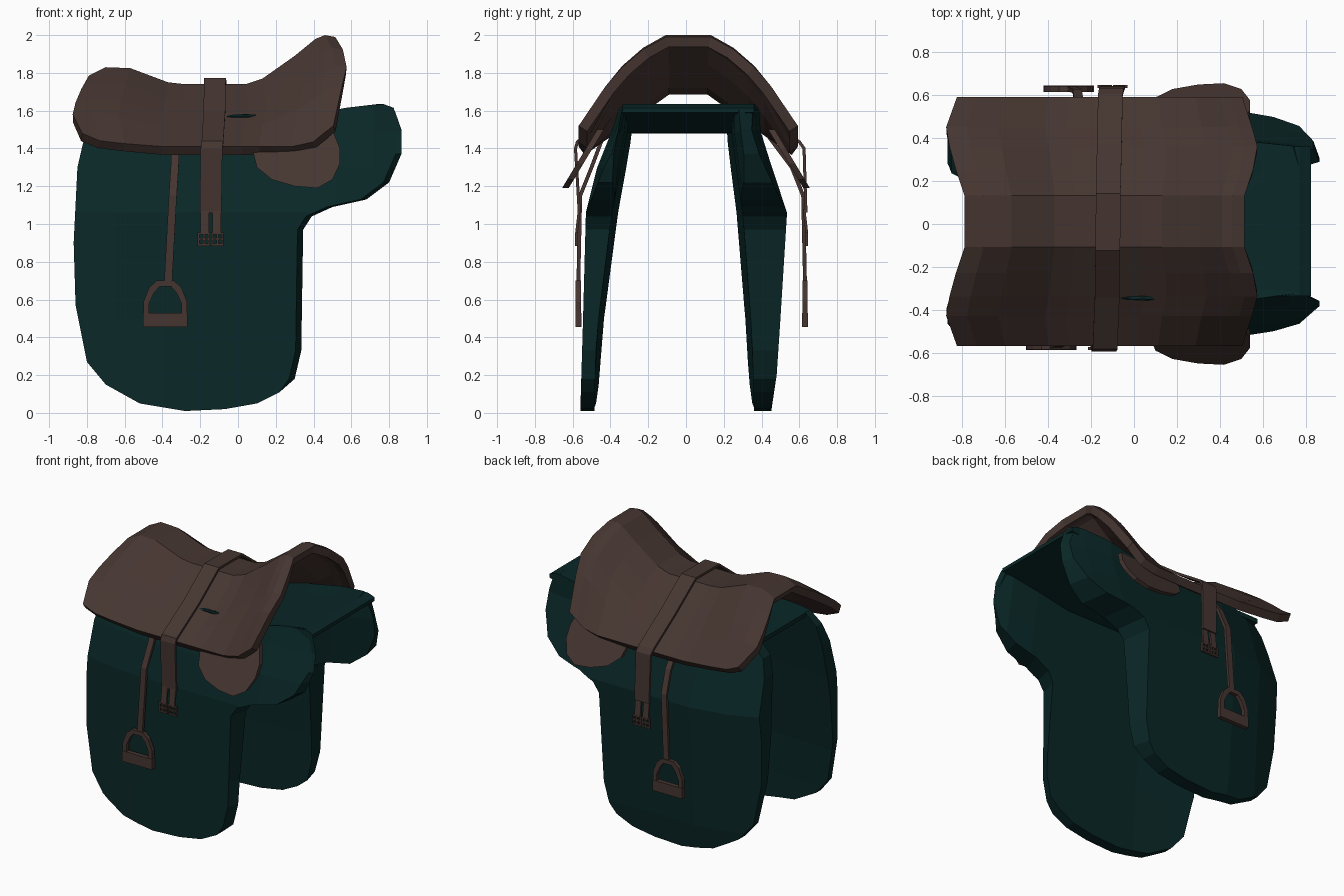
import bpy, bmesh
from mathutils import Vector

if "Cube" in bpy.data.objects:
    bpy.data.objects.remove(bpy.data.objects["Cube"])


def material(name, rgb):
    m = bpy.data.materials.new(name)
    m.diffuse_color = (*rgb, 1)
    m.use_nodes = True
    m.node_tree.nodes["Principled BSDF"].inputs["Base Color"].default_value = m.diffuse_color
    return m


BROWN = material("leather", (0.06, 0.036, 0.03))
GREEN = material("felt", (0.003, 0.020, 0.020))


def interp(table, v):
    """Piecewise linear lookup in a list of (key, value)."""
    if v <= table[0][0]:
        return table[0][1]
    for (a, p), (b, q) in zip(table, table[1:]):
        if v <= b:
            return p + (q - p) * (v - a) / (b - a)
    return table[-1][1]


def finish(name, bm, mat, thick=0, offset=0, recalc=True):
    if recalc:
        bmesh.ops.recalc_face_normals(bm, faces=bm.faces[:])
    me = bpy.data.meshes.new(name)
    bm.to_mesh(me)
    bm.free()
    me.materials.append(mat)
    ob = bpy.data.objects.new(name, me)
    bpy.context.collection.objects.link(ob)
    if thick:
        s = ob.modifiers.new("thickness", 'SOLIDIFY')
        s.thickness, s.offset, s.use_even_offset = thick, offset, True
    return ob


def slab(name, outline, zcuts, xcuts, outer, inner, mat, edge=0.0):
    """XZ outline cut into strips, its two faces bent to y = outer(x, z), inner(x, z)."""
    bm = bmesh.new()
    bm.faces.new([bm.verts.new((x, 0, z)) for x, z in outline])
    for co, no in [((0, 0, z), (0, 0, 1)) for z in zcuts] + [((x, 0, 0), (1, 0, 0)) for x in xcuts]:
        bmesh.ops.bisect_plane(bm, geom=bm.verts[:] + bm.edges[:] + bm.faces[:],
                               plane_co=co, plane_no=no)
    front = bm.verts[:]
    ext = bmesh.ops.extrude_face_region(bm, geom=bm.faces[:], use_keep_orig=True)
    back = [g for g in ext["geom"] if isinstance(g, bmesh.types.BMVert)]
    for v in back:
        v.co.y = inner(v.co.x, v.co.z)
    for v in front:
        v.co.y = outer(v.co.x, v.co.z)
        if v.co.x > 0.25:
            v.co.x -= edge
    return finish(name, bm, mat)


def ribbon(name, path, width, thick, mat=BROWN):
    """Flat strap, wide along x, following a list of points."""
    bm = bmesh.new()
    rows = [[bm.verts.new((x + s * width / 2, y, z)) for s in (-1, 1)] for x, y, z in path]
    for a, b in zip(rows, rows[1:]):
        bm.faces.new((a[0], a[1], b[1], b[0]))
    return finish(name, bm, mat, thick)


def add_box(bm, c, s):
    r = bmesh.ops.create_cube(bm, size=1)
    for v in r["verts"]:
        v.co = Vector(c) + Vector([a * b for a, b in zip(v.co, s)])


# Blanket: two hanging panels, drawn in at front and rear, and the bridge between them
TOP = [(0.77, 1.635), (0.6, 1.615), (0.35, 1.565), (0.05, 1.53), (-0.4, 1.515), (-0.74, 1.51)]
PANEL = [(-0.28, 0.01), (-0.07, 0.02), (0.1, 0.05), (0.22, 0.11), (0.3, 0.18), (0.335, 0.33),
         (0.345, 0.97), (0.39, 1.04), (0.5, 1.09), (0.68, 1.13), (0.8, 1.22), (0.865, 1.37),
         (0.865, 1.5), (0.83, 1.6)] + TOP + [(-0.82, 1.43), (-0.85, 1.3), (-0.87, 0.9),
         (-0.86, 0.57), (-0.8, 0.27), (-0.7, 0.15), (-0.52, 0.05)]
# side: sign, outer |y| by z, inner |y| by z, rear draw-in
FACES = {
    "front": (-1, [(0, .56), (.5, .545), (1.06, .53), (1.3, .47), (1.5, .39), (1.64, .345)],
              [(0, .485), (.4, .475), (1.0, .40), (1.49, .31), (1.64, .30)], .07),
    "back": (1, [(0, .45), (.2, .48), (.5, .50), (1.06, .535), (1.3, .455), (1.5, .392), (1.64, .385)],
             [(0, .36), (.4, .35), (1.0, .305), (1.49, .24), (1.64, .24)], .13)}
for side, (s, outer, inner, draw) in FACES.items():
    def outer_y(x, z):
        y = interp(outer, z) - interp([(-.87, draw), (-.65, draw * .35), (-.4, 0)], x)
        return s * (y - interp([(.55, 0), (.8, .025), (.865, .045)], x))

    def inner_y(x, z):
        y = interp(inner, z) - interp([(-.87, .03), (-.4, 0)], x)
        return s * (y + interp([(.7, 0), (.865, .05)], x))
    slab("blanket_panel_" + side, PANEL, (.2, .5, 1.06, 1.3, 1.49), (-.65, -.4, .55, .75),
         outer_y, inner_y, GREEN, 0.03)
slab("blanket_bridge", [(0.825, 1.59), (0.825, 1.615)] + TOP + [(-0.74, 1.48), (0.3, 1.485), (0.6, 1.54)],
     (), (), lambda x, z: -0.335, lambda x, z: 0.36, GREEN)

# Sliver of blanket showing through the seat
bm = bmesh.new()
bmesh.ops.create_uvsphere(bm, u_segments=8, v_segments=4, radius=1)
for v in bm.verts:
    v.co = (0.04 + 0.11 * v.co.x, -0.345 + 0.012 * v.co.y, 1.568 + 0.014 * v.co.z)
finish("blanket_sliver", bm, GREEN)

# Seat: sheet lofted from ridge to hem on both sides
RIDGE = [(-.79, 1.785), (-.7, 1.83), (-.57, 1.825), (-.37, 1.75), (-.28, 1.74), (.04, 1.74),
         (.13, 1.77), (.3, 1.89), (.41, 1.98), (.46, 2.0), (.515, 1.99)]
HEM = [(-.82, 1.48), (-.72, 1.435), (-.4, 1.41), (.3, 1.41), (.4, 1.435), (.5, 1.52)]
# distance from centre, rear x, front x, drop at the middle, drop at the ends
RIBS = [(.12, -.79, .515, 1, 1), (.24, -.83, .555, .74, .86), (.35, -.86, .575, .5, .66),
        (.44, -.875, .55, .3, .44), (.58, -.825, .505, 0, 0)]
bm = bmesh.new()
cols = []
for s, ribs in ((-1, RIBS[::-1]), (1, RIBS)):
    for d, xr, xf, fm, fe in ribs:
        col = []
        for rx, rz in RIDGE:
            x = xr + (xf - xr) * (rx + .79) / 1.305
            hz = interp(HEM, x)
            w = min(1, (rz - 1.74) / .2)
            col.append(bm.verts.new((x, .012 + s * d, hz + (rz - hz) * (fm + (fe - fm) * w))))
        cols.append(col)
for a, b in zip(cols, cols[1:]):
    for i in range(len(RIDGE) - 1):
        bm.faces.new((a[i], a[i + 1], b[i + 1], b[i]))
finish("seat", bm, BROWN, 0.055, -1, recalc=False)

# Girth strap over the seat
ribbon("girth_strap", [(-.145, -.565, 1.06), (-.14, -.585, 1.40), (-.135, -.575, 1.435),
                       (-.125, -.34, 1.595), (-.122, -.12, 1.765), (-.12, .14, 1.765),
                       (-.115, .365, 1.595), (-.11, .6, 1.435), (-.105, .625, 1.40),
                       (-.1, .635, 1.06)], 0.115, 0.016)

FLAP = [(.08, 1.38), (.1, 1.3), (.18, 1.235), (.3, 1.2), (.42, 1.19), (.5, 1.235), (.54, 1.32),
        (.54, 1.4), (.5, 1.5), (.12, 1.46)]
ARCH = [(.115, .085, .5, .5), (.115, .085, .59, .58), (.085, .06, .665, .635), (.045, .03, .7, .67)]
for side, s, gx, gy, sx, sy in (("front", -1, -.145, -.58, -.385, -.57),
                                ("back", 1, -.1, .64, -.305, .63)):
    # Knee flap
    slab("knee_flap_" + side, FLAP, (1.3, 1.4), (), lambda x, z: s * (.65 - (z - 1.2) * .6),
         lambda x, z: s * (.615 - (z - 1.2) * .6), BROWN)
    # Billet ends and buckles
    for k in (-1, 1):
        ribbon(f"billet_{side}_{k + 2}", [(gx + k * .032, gy - s * .015, 1.08), (gx + k * .032, gy, .95)],
               .045, .014)
        bm = bmesh.new()
        cx = gx + k * .036
        for z in (.89, .92, .95):
            add_box(bm, (cx, gy, z), (.066, .014, .011))
        for dx in (-.028, 0, .028):
            add_box(bm, (cx + dx, gy, .92), (.01, .014, .07))
        finish(f"buckle_{side}_{k + 2}", bm, BROWN)
    # Stirrup leather
    ribbon("stirrup_leather_" + side, [(sx + .055, s * .44, 1.46), (sx + .05, sy - s * .07, 1.3),
                                       (sx + .04, sy - s * .01, 1.15), (sx + .015, sy, .69)], .042, .02)
    # Stirrup iron: arch and tread
    bm = bmesh.new()
    pts = [(-o, -i, zo, zi) for o, i, zo, zi in ARCH] + ARCH[::-1]
    ring = [(bm.verts.new((sx + o, sy, zo)), bm.verts.new((sx + i, sy, zi))) for o, i, zo, zi in pts]
    for a, b in zip(ring, ring[1:]):
        bm.faces.new((a[0], b[0], b[1], a[1]))
    finish("stirrup_arch_" + side, bm, BROWN, 0.028)
    bm = bmesh.new()
    add_box(bm, (sx, sy, .492), (.235, .032, .075))
    finish("stirrup_tread_" + side, bm, BROWN)
